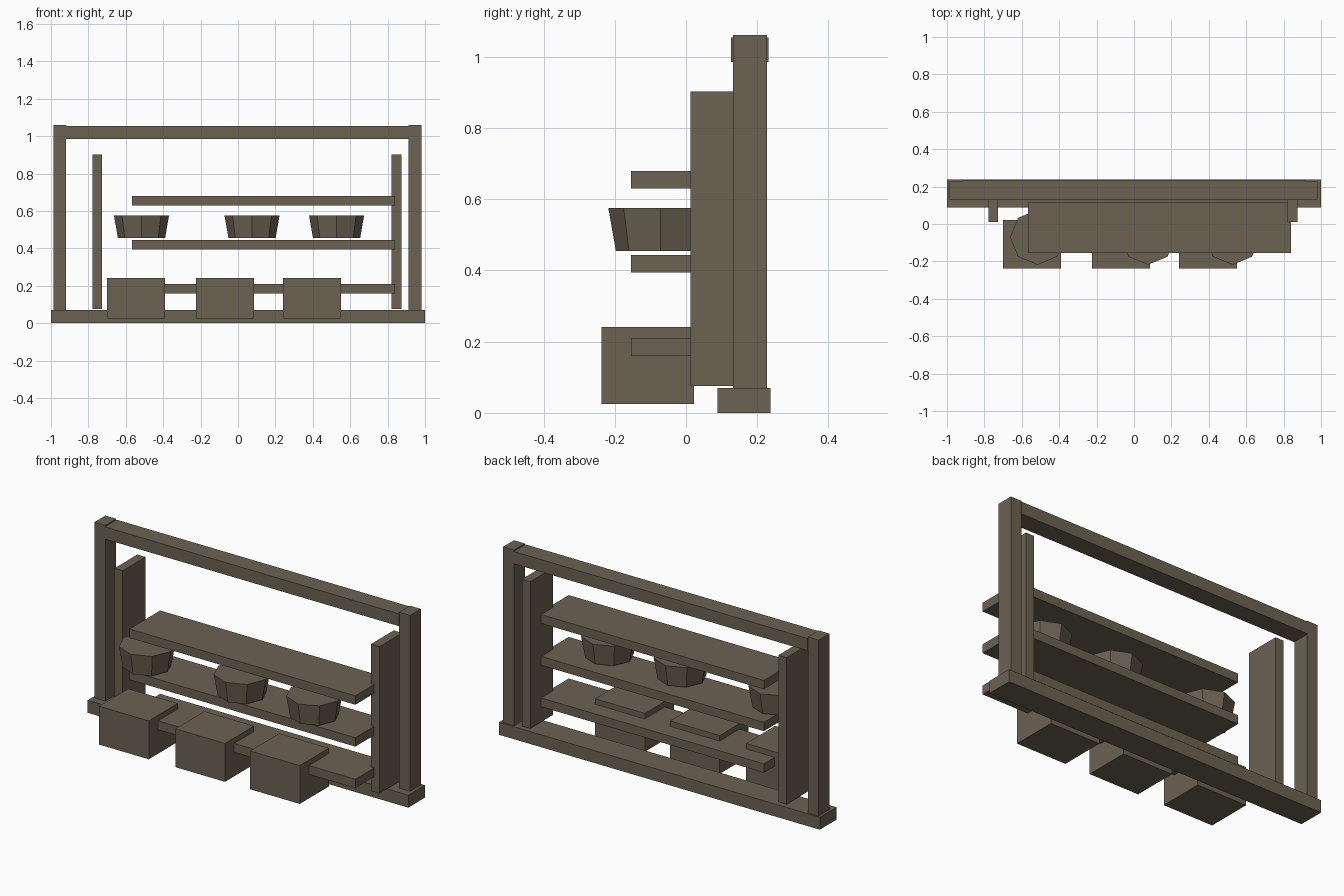
import bpy
from math import radians

default = bpy.data.objects.get("Cube")
if default:
    bpy.data.objects.remove(default, do_unlink=True)

# Single weathered wood colour
wood = bpy.data.materials.new("weathered_wood")
wood.use_nodes = True
COLOUR = (0.15, 0.122, 0.086, 1)
wood.diffuse_color = COLOUR
wood.node_tree.nodes["Principled BSDF"].inputs["Base Color"].default_value = COLOUR


def finish(name):
    obj = bpy.context.object
    obj.name = obj.data.name = name
    obj.data.materials.append(wood)
    return obj


def box(name, xs, ys, zs):
    """Box from its lower and upper limit on each axis."""
    spans = (xs, ys, zs)
    bpy.ops.mesh.primitive_cube_add(size=1)
    obj = finish(name)
    centre = [(a + b) / 2 for a, b in spans]
    size = [b - a for a, b in spans]
    for v in obj.data.vertices:
        v.co = [c + s * k for c, s, k in zip(centre, size, v.co)]
    return obj


# Outer frame
box("base_beam", (-1, 1), (0.088, 0.237), (0, 0.07))
box("top_beam", (-0.92, 0.915), (0.127, 0.232), (0.985, 1.054))
box("right_post", (-0.986, -0.919), (0.132, 0.228), (0.07, 1.061))
box("left_post", (0.912, 0.98), (0.132, 0.228), (0.07, 1.061))

# Upright side panels
box("right_panel", (-0.778, -0.727), (0.012, 0.215), (0.075, 0.902))
box("left_panel", (0.82, 0.873), (0.012, 0.215), (0.075, 0.902))

# Shelves
for name, z in (("lower", 0.16), ("middle", 0.394), ("upper", 0.63)):
    box(name + "_shelf", (-0.568, 0.84), (-0.155, 0.118), (z, z + 0.05))

# Crates on the bottom shelf
for name, x in (("right", -0.545), ("centre", -0.07), ("left", 0.396)):
    box(name + "_crate", (x - 0.155, x + 0.155), (-0.237, 0.022), (0.025, 0.241))

# Eight-sided tapered bowls on the middle shelf
for name, x in (("right", -0.516), ("centre", 0.075), ("left", 0.527)):
    bpy.ops.mesh.primitive_cone_add(vertices=8, radius1=0.126, radius2=0.147,
                                    depth=0.12, location=(x, -0.071, 0.515),
                                    rotation=(0, 0, radians(90)))
    finish(name + "_bowl")
